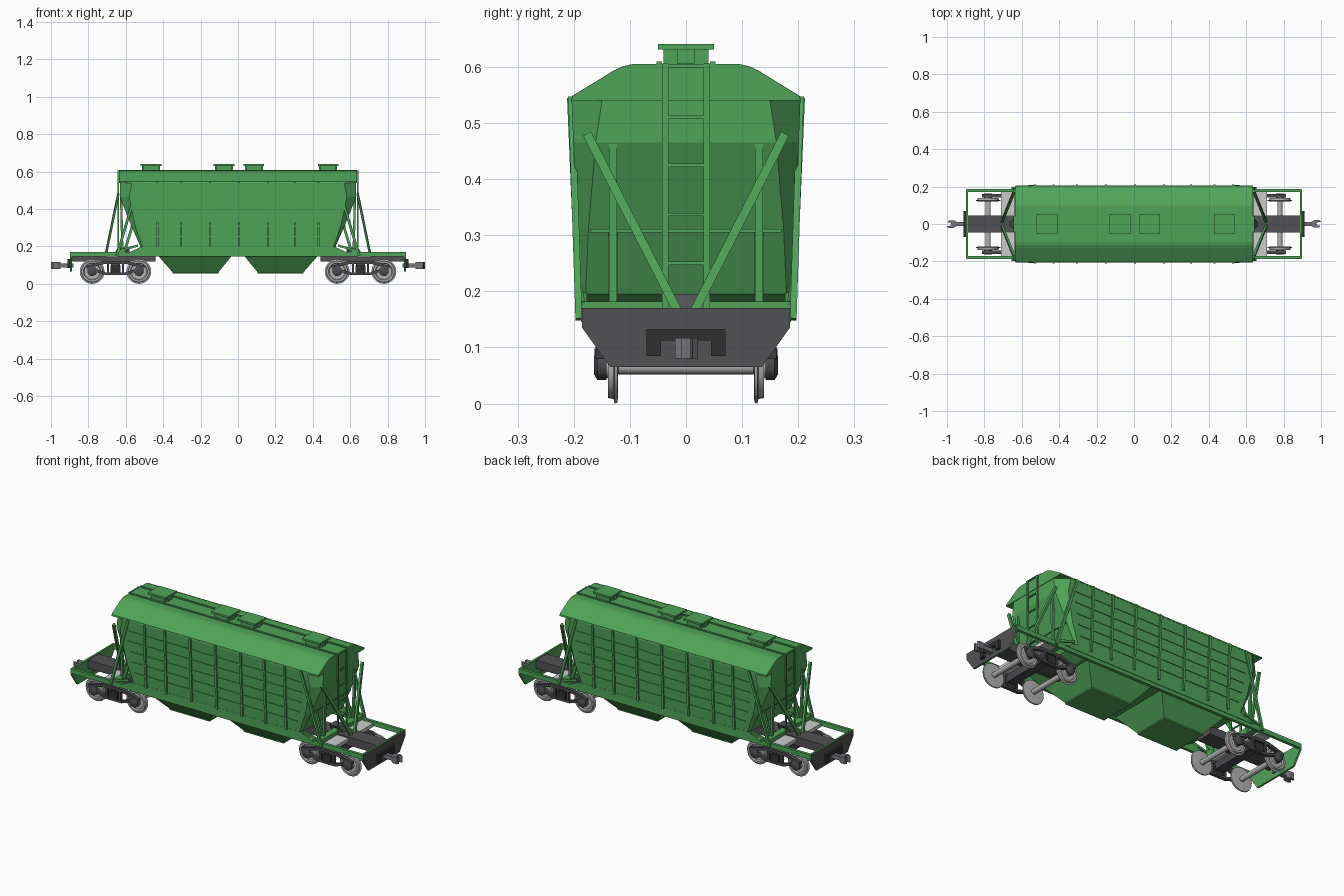
import bpy, bmesh, math
from mathutils import Vector, Matrix

cube = bpy.data.objects.get("Cube")
if cube:
    bpy.data.objects.remove(cube, do_unlink=True)


def material(name, r, g, b):
    m = bpy.data.materials.new(name)
    m.use_nodes = True
    m.diffuse_color = (r, g, b, 1)
    m.node_tree.nodes["Principled BSDF"].inputs["Base Color"].default_value = (r, g, b, 1)
    return m


GREEN = material("wagon green", 0.08, 0.37, 0.1)
GREY = material("frame grey", 0.085, 0.085, 0.09)
BLACK = material("near black", 0.03, 0.03, 0.03)
BOGIE = material("bogie grey", 0.07, 0.07, 0.08)
LIGHT = material("light grey", 0.6, 0.6, 0.6)
STEEL = material("wheel steel", 0.45, 0.45, 0.45)
COUPLER = material("coupler grey", 0.18, 0.18, 0.2)
ENDS = (-1, 1)


def finish(name, bm, mat, smooth=False):
    bmesh.ops.recalc_face_normals(bm, faces=bm.faces)
    me = bpy.data.meshes.new(name)
    bm.to_mesh(me)
    bm.free()
    me.materials.append(mat)
    ob = bpy.data.objects.new(name, me)
    bpy.context.collection.objects.link(ob)
    if smooth:
        bpy.ops.object.select_all(action='DESELECT')
        ob.select_set(True)
        bpy.context.view_layer.objects.active = ob
        bpy.ops.object.shade_smooth_by_angle(angle=math.radians(35))
    return ob


def box(name, lo, hi, mat):
    lo, hi = Vector(lo), Vector(hi)
    bm = bmesh.new()
    size = [abs(c) for c in hi - lo]
    bmesh.ops.create_cube(bm, size=1, matrix=Matrix.Translation((lo + hi) / 2) @ Matrix.Diagonal((*size, 1)))
    return finish(name, bm, mat)


def beam(name, p, q, su, sv, mat):
    """Square bar between two points."""
    p, q = Vector(p), Vector(q)
    d = (q - p).normalized()
    ref = Vector((0, 1, 0)) if abs(d.x) > 0.8 else Vector((1, 0, 0))
    v = d.cross(ref).normalized()
    u = v.cross(d)
    m = Matrix((u, v, d)).transposed().to_4x4()
    m.translation = (p + q) / 2
    bm = bmesh.new()
    bmesh.ops.create_cube(bm, size=1, matrix=m @ Matrix.Diagonal((su, sv, (q - p).length, 1)))
    return finish(name, bm, mat)


def loft(name, rings, mat, smooth=False):
    """Skin closed rings of equal point count and cap both ends."""
    bm = bmesh.new()
    loops = [[bm.verts.new(p) for p in ring] for ring in rings]
    n = len(loops[0])
    for a, b in zip(loops, loops[1:]):
        for i in range(n):
            bm.faces.new((a[i], a[(i + 1) % n], b[(i + 1) % n], b[i]))
    bm.faces.new(loops[0])
    bm.faces.new(loops[-1])
    return finish(name, bm, mat, smooth)


def lathe(name, centre, profile, mat, n=28):
    """Turn (y, radius) pairs around an axis along y."""
    cx, cz = centre
    turns = [2 * math.pi * i / n for i in range(n)]
    rings = [[(cx + r * math.cos(t), y, cz + r * math.sin(t)) for t in turns] for y, r in profile]
    return loft(name, rings, mat, True)


def rect(x0, x1, w, z):
    return [(x0, -w, z), (x1, -w, z), (x1, w, z), (x0, w, z)]


def octagon(z, xe, w, cx, cy):
    q = [(xe, w - cy), (xe - cx, w)]
    pts = q + [(-x, y) for x, y in reversed(q)]
    pts += [(-x, -y) for x, y in pts]
    return [(x, y, z) for x, y in pts]


# Tank body with cut corners, sloping ends and bevelled roof
loft("hopper_body", [octagon(*r) for r in (
    (0.155, 0.45, 0.184, 0.005, 0.005),
    (0.195, 0.52, 0.189, 0.01, 0.01),
    (0.31, 0.57, 0.194, 0.02, 0.02),
    (0.465, 0.632, 0.201, 0.05, 0.04),
    (0.545, 0.632, 0.204, 0.065, 0.055))], GREEN)
loft("roof", [octagon(*r) for r in (
    (0.54, 0.635, 0.205, 0.001, 0.001),
    (0.548, 0.635, 0.203, 0.001, 0.001),
    (0.594, 0.635, 0.128, 0.001, 0.001),
    (0.601, 0.635, 0.113, 0.001, 0.001),
    (0.605, 0.635, 0.095, 0.001, 0.001))], GREEN)

# Discharge hoppers
for s in ENDS:
    loft("discharge_hopper", [rect(s * 0.02, s * 0.44, 0.182, 0.165),
                              rect(s * 0.105, s * 0.35, 0.1, 0.062),
                              rect(s * 0.105, s * 0.35, 0.1, 0.055)], GREEN)

# Sides: sills, skirts, ribs and stiffeners
rib_x = [-0.43, -0.305, -0.15, 0.005, 0.16, 0.305, 0.43]
for s in ENDS:
    box("side_sill", (-0.895, s * 0.172, 0.145), (0.895, s * 0.187, 0.17), GREEN)
    loft("side_skirt", [[(x, s * y, z) for x, z in
                         ((-0.59, 0.165), (0.59, 0.165), (0.52, 0.197), (-0.52, 0.197))]
                        for y in (0.176, 0.19)], GREEN)
    for x in rib_x:
        beam("side_rib", (x, s * 0.205, 0.545), (x, s * 0.19, 0.19), 0.012, 0.014, GREEN)
    for k in range(5):
        z = 0.25 + 0.057 * k
        w = 0.1915 + (z - 0.25) * 0.043
        x = 0.5 + 0.012 * k
        box("side_stiffener", (-x, s * (w - 0.005), z), (x, s * (w + 0.004), z + 0.006), GREEN)

# Roof walkway strips and loading hatches
for s in ENDS:
    box("walkway_strip", (-0.635, s * 0.043, 0.603), (0.635, s * 0.053, 0.61), GREEN)
for x in (-0.465, -0.075, 0.085, 0.482):
    box("hatch_neck", (x - 0.04, -0.04, 0.6), (x + 0.04, 0.04, 0.632), GREEN)
    box("hatch_lid", (x - 0.055, -0.05, 0.631), (x + 0.055, 0.05, 0.641), GREEN)
    box("hatch_hinge", (x - 0.048, -0.016, 0.606), (x + 0.048, 0.016, 0.634), GREEN)

# End bracing, ladders and platforms
for e in ENDS:
    for s in ENDS:
        beam("corner_strut", (e * 0.53, s * 0.204, 0.545), (e * 0.648, s * 0.191, 0.15), 0.014, 0.012, GREEN)
        beam("corner_gusset", (e * 0.535, s * 0.19, 0.205), (e * 0.64, s * 0.185, 0.175), 0.01, 0.012, GREEN)
        beam("diagonal_strut", (e * 0.64, s * 0.176, 0.48), (e * 0.705, s * 0.015, 0.165), 0.012, 0.016, GREEN)
        beam("end_post", (e * 0.625, s * 0.13, 0.465), (e * 0.618, s * 0.13, 0.16), 0.012, 0.014, GREEN)
        beam("lower_end_post", (e * 0.565, s * 0.13, 0.31), (e * 0.61, s * 0.13, 0.16), 0.014, 0.016, GREEN)
        beam("ladder_rail", (e * 0.64, s * 0.037, 0.606), (e * 0.64, s * 0.037, 0.16), 0.006, 0.011, GREEN)
        box("buffer_foot", (e * 0.895, s * 0.045, 0.085), (e * 0.912, s * 0.07, 0.133), BLACK)
    for z in (0.25, 0.337, 0.425, 0.51, 0.602):
        box("ladder_rung", (e * 0.637, -0.032, z - 0.003), (e * 0.643, 0.032, z + 0.003), GREEN)
    box("end_stiffener", (e * 0.56, -0.17, 0.305), (e * 0.574, 0.17, 0.311), GREEN)
    box("cross_beam", (e * 0.605, -0.185, 0.15), (e * 0.64, 0.185, 0.182), GREEN)
    box("bolster_plate", (e * 0.64, -0.172, 0.14), (e * 0.71, 0.172, 0.16), LIGHT)
    box("centre_sill", (e * 0.44, -0.045, 0.12), (e * 0.893, 0.045, 0.166), GREY)
    loft("sill_saddle", [rect(e * 0.58, e * 0.66, 0.012, 0.165),
                         rect(e * 0.58, e * 0.64, 0.028, 0.195)], GREY)
    # End plate, grey outside and green inside
    shape = [(-0.185, 0.17), (-0.185, 0.135), (-0.135, 0.065), (0.135, 0.065), (0.185, 0.135), (0.185, 0.17)]
    plate = loft("end_plate", [[(e * x, y, z) for y, z in shape] for x in (0.888, 0.898)], GREY)
    plate.data.materials.append(GREEN)
    for f in plate.data.polygons:
        if f.normal.x * e < 0.5:
            f.material_index = 1
    # Coupler with housing and hooked jaw
    box("coupler_housing", (e * 0.895, -0.07, 0.112), (e * 0.912, 0.07, 0.133), BLACK)
    box("coupler_shank", (e * 0.88, -0.012, 0.088), (e * 0.965, 0.012, 0.11), COUPLER)
    jaw = [(0.95, -0.012), (0.965, -0.02), (0.99, -0.02), (0.995, -0.008), (0.978, -0.008),
           (0.976, 0.008), (1.0, 0.012), (0.99, 0.021), (0.965, 0.02), (0.95, 0.012)]
    loft("coupler_jaw", [[(e * x, e * y, z) for x, y in jaw] for z in (0.08, 0.117)], COUPLER)

# Bogies
for e in ENDS:
    c = e * 0.655
    box("bogie_bolster", (c - 0.025, -0.15, 0.075), (c + 0.025, 0.15, 0.115), BOGIE)
    lathe("centre_pivot", (c, 0.12), [(-0.03, 0.025), (0.03, 0.025)], BOGIE, 16)
    for w in ENDS:
        x = c + w * 0.125
        lathe("axle", (x, 0.066), [(-0.15, 0.01), (-0.125, 0.01), (-0.12, 0.014),
                                   (0.12, 0.014), (0.125, 0.01), (0.15, 0.01)], STEEL, 16)
        for s in ENDS:
            lathe("wheel", (x, 0.066), [(s * y, r) for y, r in (
                (0.121, 0.05), (0.122, 0.064), (0.127, 0.066), (0.129, 0.058), (0.139, 0.056),
                (0.139, 0.046), (0.132, 0.042), (0.132, 0.024), (0.142, 0.02))], STEEL)
            lathe("axle_box", (x, 0.068), [(s * 0.142, 0.026), (s * 0.158, 0.026), (s * 0.164, 0.016)], BOGIE, 16)
    for s in ENDS:
        y = s * 0.152
        box("frame_top_chord", (c - 0.062, y - 0.009, 0.107), (c + 0.062, y + 0.009, 0.123), BOGIE)
        box("frame_bottom_chord", (c - 0.055, y - 0.009, 0.046), (c + 0.055, y + 0.009, 0.06), BOGIE)
        box("spring_pack", (c - 0.026, y - 0.011, 0.055), (c + 0.026, y + 0.011, 0.098), BLACK)
        for w in ENDS:
            beam("frame_top_arm", (c + w * 0.055, y, 0.116), (c + w * 0.155, y, 0.088), 0.018, 0.016, BOGIE)
            beam("frame_bottom_arm", (c + w * 0.05, y, 0.053), (c + w * 0.115, y, 0.075), 0.018, 0.014, BOGIE)
            box("frame_column", (c + w * 0.034, y - 0.009, 0.053), (c + w * 0.046, y + 0.009, 0.115), BOGIE)
